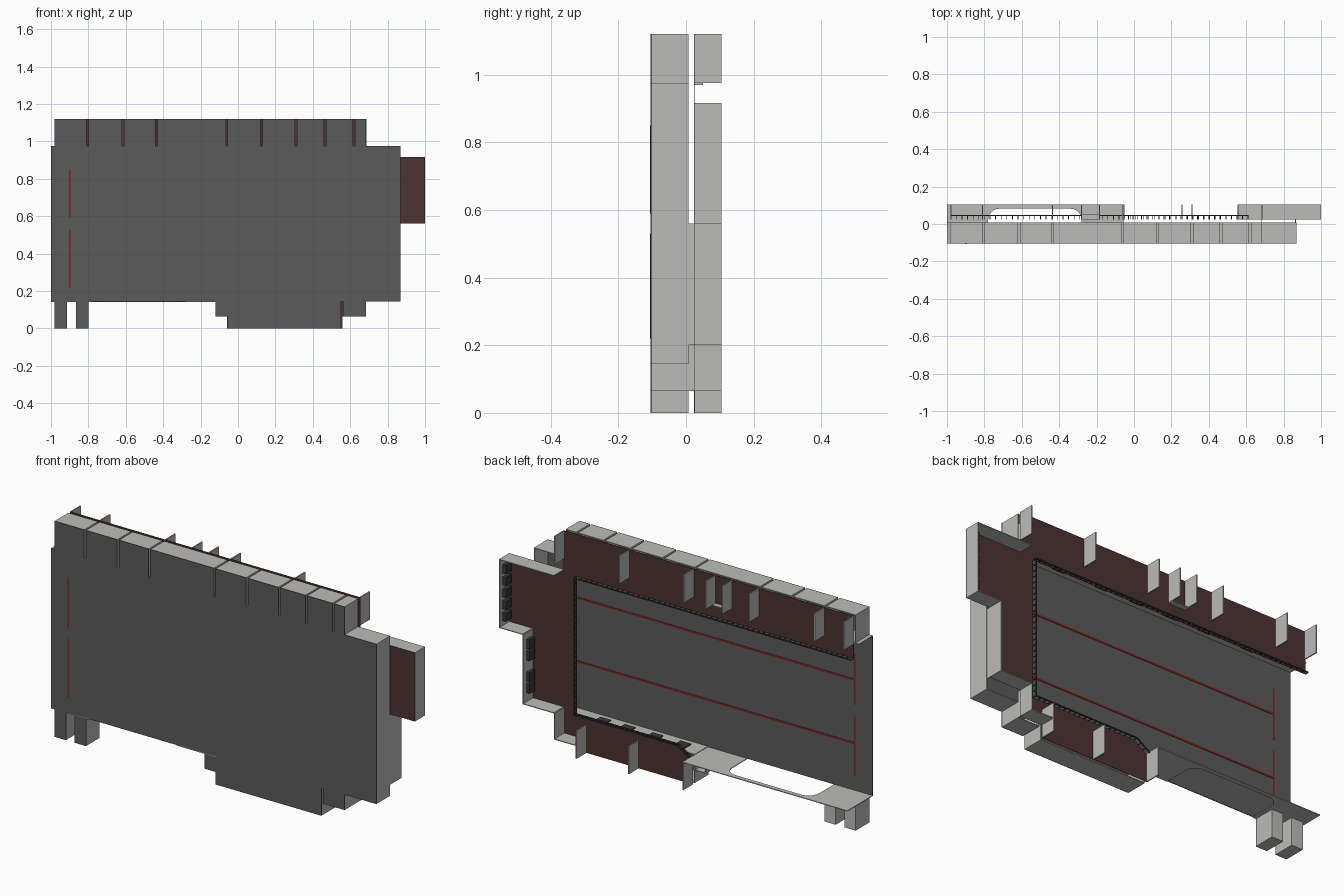
import bpy, bmesh, math
from mathutils import Vector

if "Cube" in bpy.data.objects:
    bpy.data.objects.remove(bpy.data.objects["Cube"])


def material(name, rgb):
    m = bpy.data.materials.new(name)
    m.diffuse_color = (*rgb, 1)
    m.use_nodes = True
    m.node_tree.nodes["Principled BSDF"].inputs["Base Color"].default_value = m.diffuse_color
    return m


PLATE = material("dark grey floor", (0.105, 0.105, 0.105))
WALL = material("light grey wall", (0.5, 0.5, 0.49))
DECK = material("dark red deck", (0.075, 0.032, 0.032))
LINE = material("red line", (0.2, 0.018, 0.018))
DARK = material("charcoal fittings", (0.04, 0.04, 0.04))

Y0, Y1 = -0.105, 0.008      # lower storey
Y2, Y3 = 0.025, 0.105       # upper storey
T = 0.004                   # wall thickness


def finish(name, bm, mat):
    bmesh.ops.recalc_face_normals(bm, faces=bm.faces)
    me = bpy.data.meshes.new(name)
    bm.to_mesh(me)
    bm.free()
    me.materials.append(mat)
    ob = bpy.data.objects.new(name, me)
    bpy.context.collection.objects.link(ob)
    return ob


def add_box(bm, x0, x1, y0, y1, z0, z1):
    vs = bmesh.ops.create_cube(bm, size=1)["verts"]
    for v in vs:
        v.co = Vector((x0 + (v.co.x + .5) * (x1 - x0),
                       y0 + (v.co.y + .5) * (y1 - y0),
                       z0 + (v.co.z + .5) * (z1 - z0)))


def boxes(name, items, mat):
    bm = bmesh.new()
    for b in items:
        add_box(bm, *b)
    return finish(name, bm, mat)


def prism(name, pts, vec, mat):
    """Extrude a flat outline along vec."""
    bm = bmesh.new()
    f = bm.faces.new([bm.verts.new(p) for p in pts])
    r = bmesh.ops.extrude_face_region(bm, geom=[f])
    bmesh.ops.translate(bm, vec=vec, verts=[g for g in r["geom"] if isinstance(g, bmesh.types.BMVert)])
    return finish(name, bm, mat)


def wall_x(x, z0, z1, y0, y1, side=-1):
    return (min(x, x + side * T), max(x, x + side * T), y0, y1, z0, z1)


def wall_z(z, x0, x1, y0, y1, side=-1):
    return (x0, x1, y0, y1, min(z, z + side * T), max(z, z + side * T))


# lower storey: hall floor and perimeter walls
boxes("hall_floor", [(-1, .868, Y0, Y0 + T, .145, .975)], PLATE)
boxes("hall_walls", [
    wall_z(.975, -1, .868, Y0 + T, Y1),
    wall_z(.145, -.055, .868, Y0 + T, Y1, 1),
    wall_x(.868, .145, .975, Y0 + T, Y1)], WALL)

# bays along the top and bottom edges: (x0, x1, z inner, z outer)
edges = [-.98, -.805, -.615, -.435, -.06, .125, .31, .465, .62, .685]
bays = [(a + (.005 if i else 0), b - (.005 if i < 8 else 0), .975, 1.12)
        for i, (a, b) in enumerate(zip(edges, edges[1:]))]
tabs = [(-.98, -.915, .145, 0), (-.865, -.80, .145, 0)]
bays += tabs + [(-.12, -.055, .145, .065), (-.055, .552, .145, 0), (.562, .685, .145, .065)]
floors, walls = [], []
for x0, x1, zi, zo in bays:
    lo, hi = min(zi, zo), max(zi, zo)
    floors.append((x0, x1, Y0, Y0 + T, lo, hi))
    walls += [wall_x(x0, lo, hi, Y0 + T, Y1, 1), wall_x(x1, lo, hi, Y0 + T, Y1, -1),
              wall_z(zo, x0, x1, Y0 + T, Y1, -1 if zo > zi else 1)]
boxes("bay_floors", floors, PLATE)
boxes("bay_walls", walls, WALL)
boxes("tab_lids", [(a, b, Y1 - T, Y1, 0, .145) for a, b, _, _ in tabs], WALL)

# tall entrance wall with a rounded archway
R = .06
arch = [(-.78, Y0)]
arch += [(-.72 - R * math.cos(t * math.pi / 12), .022 + R * math.sin(t * math.pi / 12)) for t in range(7)]
arch += [(-.34 + R * math.sin(t * math.pi / 12), .022 + R * math.cos(t * math.pi / 12)) for t in range(7)]
arch += [(-.28, Y0)]
outline = [(-1, Y0)] + arch + [(-.055, Y0), (-.055, Y3), (-1, Y3)]
prism("arch_wall", [(x, y, .142) for x, y in outline], (0, 0, T), WALL)

# red lines: short ones on both sides of the floor, long ones inside
boxes("floor_lines_short", [(-.904, -.896, Y0 - .001, Y0 + T + .002, a, b)
                            for a, b in ((.22, .53), (.59, .85))], LINE)
boxes("floor_lines_long", [(-.9, .75, Y0 + T, Y0 + T + .002, z - .005, z + .005)
                           for z in (.39, .72)], LINE)

# upper deck around the big opening
deck = [(-.98, 1.12), (.685, 1.12), (.685, .917), (1, .917), (1, .56), (.865, .56),
        (.865, .2), (.685, .2), (.685, .065), (.555, .065), (.555, 0), (-.055, 0),
        (-.055, .14), (.02, .19), (.61, .19), (.61, .9), (-.98, .9)]
prism("upper_deck", [(x, Y2 - .002, z) for x, z in deck], (0, .002, 0), DECK)

# upper outer walls
boxes("upper_walls", [
    wall_z(.917, .685, 1, Y2, Y3), wall_x(1, .56, .917, Y2, Y3),
    wall_z(.56, .865, 1, Y2, Y3, 1), wall_x(.865, .2, .56, Y1, Y3),
    wall_z(.2, .685, .865, Y2, Y3, 1), wall_x(.685, .065, .2, Y1, Y3),
    wall_z(.065, .555, .685, Y2, Y3, 1)], WALL)

# balcony partitions
top = [.683, .31, -.06, -.185, -.28, -.435, -.81, -.978]
boxes("balcony_partitions",
      [(x - .003, x + .003, Y2, Y3, .975, 1.12) for x in top] +
      [(x - .003, x + .003, Y2, Y3, 0, .145) for x in (.557, .257, -.055)], WALL)
boxes("balcony_step", [(-.28, -.185, Y2, .05, .97, .975)], WALL)

# railing along the opening edge: posts and a top bar
path = [(-.98, .9), (.61, .9), (.61, .19), (.02, .19), (-.055, .14)]
bm = bmesh.new()
for (xa, za), (xb, zb) in zip(path, path[1:]):
    a, b = Vector((xa, 0, za)), Vector((xb, 0, zb))
    n = max(2, round((b - a).length / .03))
    for i in range(n):
        p = a.lerp(b, i / n)
        add_box(bm, p.x - .002, p.x + .002, Y2, .045, p.z - .002, p.z + .002)
    side = (b - a).normalized().cross(Vector((0, 1, 0))) * .003
    f = bm.faces.new([bm.verts.new(p + Vector((0, .043, 0))) for p in (a - side, a + side, b + side, b - side)])
    r = bmesh.ops.extrude_face_region(bm, geom=[f])
    bmesh.ops.translate(bm, vec=(0, .005, 0), verts=[g for g in r["geom"] if isinstance(g, bmesh.types.BMVert)])
finish("railing", bm, DARK)

# consoles against the upper end walls
boxes("wall_consoles",
      [(.975, .994, .04, .085, .59 + i * .062, .635 + i * .062) for i in range(5)] +
      [(.842, .859, .035, .08, z, z + .05) for z in (.25, .31, .42, .48)], DARK)

# dark panels on the inner hall walls
boxes("hall_panels",
      [(x, x + .07, -.07, -.01, .966, .970) for x in (-.75, -.5, -.3, -.1, .1, .35, .55)] +
      [(x, x + .06, -.07, -.01, .149, .155) for x in (.02, .18, .34, .48)], DARK)
